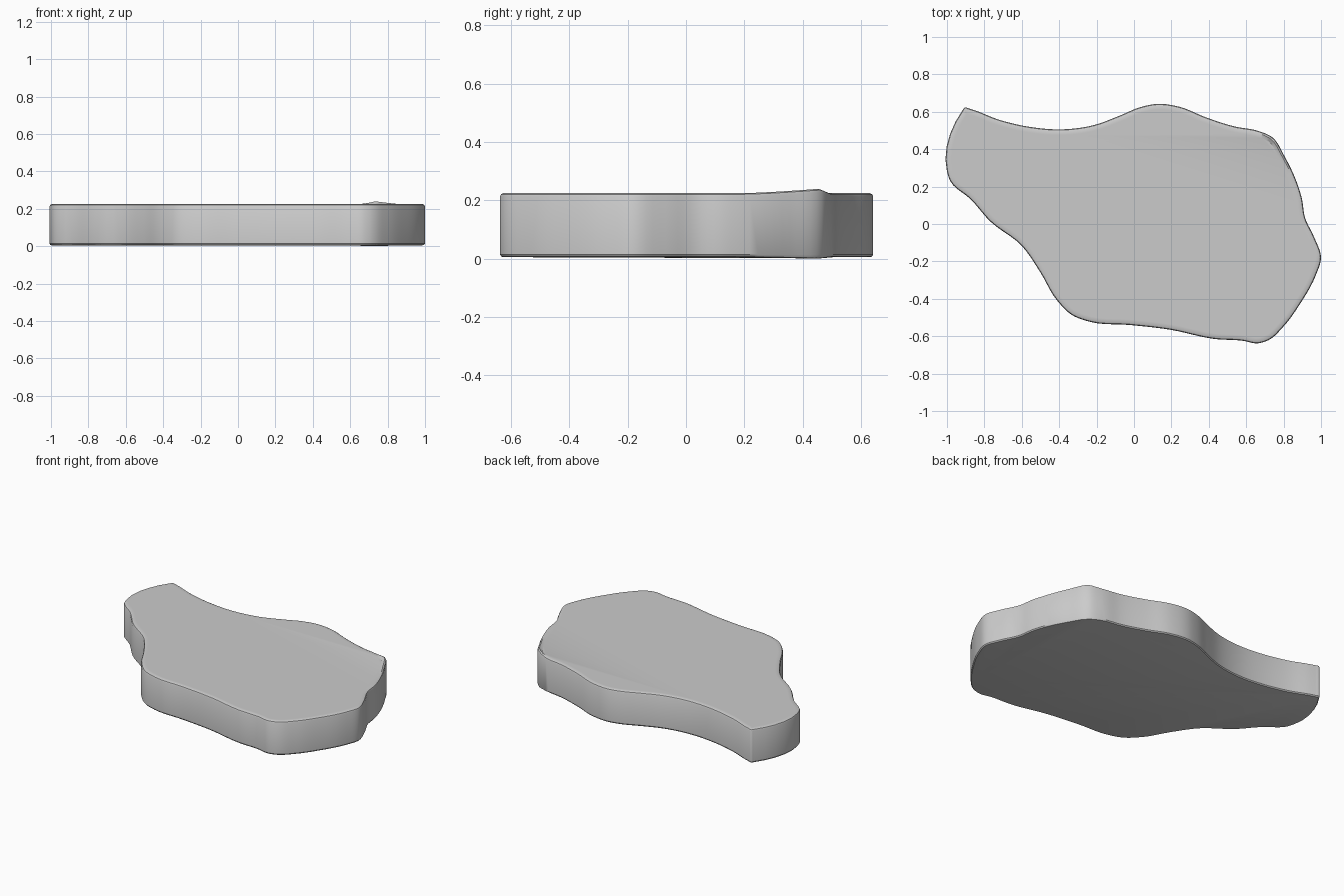
import bpy, bmesh
from mathutils import Vector

if "Cube" in bpy.data.objects:
    bpy.data.objects.remove(bpy.data.objects["Cube"])

# Outline of the slab seen from above (clockwise)
OUTLINE = [
    (-.905, .623), (-.88, .617), (-.717, .556), (-.556, .519), (-.385, .506), (-.214, .529),
    (-.075, .58), (.032, .624), (.123, .642), (.246, .626), (.38, .572),
    (.54, .521), (.663, .498), (.738, .465), (.807, .358), (.872, .219),
    (.898, .134), (.914, .035), (.963, -.07), (1.0, -.18), (.973, -.272),
    (.888, -.427), (.802, -.545), (.717, -.622), (.663, -.638), (.58, -.624),
    (.433, -.615), (.193, -.565), (-.021, -.54), (-.235, -.523), (-.331, -.487),
    (-.412, -.408), (-.503, -.255), (-.599, -.118), (-.77, .015), (-.872, .131),
    (-.984, .232), (-1.0, .28), (-.918, .606)]
STEPS = 5


def smooth_outline(points):
    """Closed spline through the points, with chord-based tangents."""
    p = [Vector(q) for q in points]
    n = len(p)
    out = []

    def tangent(i):
        a, b, c = p[i - 1], p[i], p[(i + 1) % n]
        d0, d1 = (b - a).length, (c - b).length
        return ((b - a) / d0 * d1 + (c - b) / d1 * d0) / (d0 + d1)

    for i in range(n):
        a, b = p[i], p[(i + 1) % n]
        length = (b - a).length
        ta, tb = tangent(i) * length, tangent((i + 1) % n) * length
        for k in range(STEPS):
            t = k / STEPS
            out.append(a * (2*t**3 - 3*t**2 + 1) + ta * (t**3 - 2*t**2 + t)
                       + b * (3*t**2 - 2*t**3) + tb * (t**3 - t**2))
    return out


def corner_lift(p):
    """Raised lip at the back right corner."""
    reach = .29 if p.y < .46 else .1
    d = (p - Vector((.738, .46))).length
    return max(0, 1 - d / reach) ** 1.3


pts = smooth_outline(OUTLINE)
n = len(pts)
inward = []
for i in range(n):
    d = pts[(i + 1) % n] - pts[i - 1]
    inward.append(Vector((d.y, -d.x)).normalized())

# Wall section: inset, height, how much the corner lip moves it
SECTION = [(.014, .005, -.005), (.005, .007, -.005), (0, .014, 0),
           (0, .213, .014), (.004, .221, .015), (.012, .225, .015), (.03, .225, 0)]

bm = bmesh.new()
rings = []
for inset, z, lift in SECTION:
    rings.append([bm.verts.new((*(p + m * inset), z + lift * corner_lift(p)))
                  for p, m in zip(pts, inward)])
for lo, hi in zip(rings, rings[1:]):
    for i in range(n):
        j = (i + 1) % n
        bm.faces.new((lo[i], lo[j], hi[j], hi[i]))
bm.faces.new(rings[-1])
bm.faces.new(rings[0])
bmesh.ops.recalc_face_normals(bm, faces=bm.faces[:])

# Stone slab
mesh = bpy.data.meshes.new("stone_slab")
bm.to_mesh(mesh)
bm.free()
slab = bpy.data.objects.new("stone_slab", mesh)
bpy.context.collection.objects.link(slab)
bpy.context.view_layer.objects.active = slab
slab.select_set(True)
bpy.ops.object.shade_smooth_by_angle(angle=.6)
